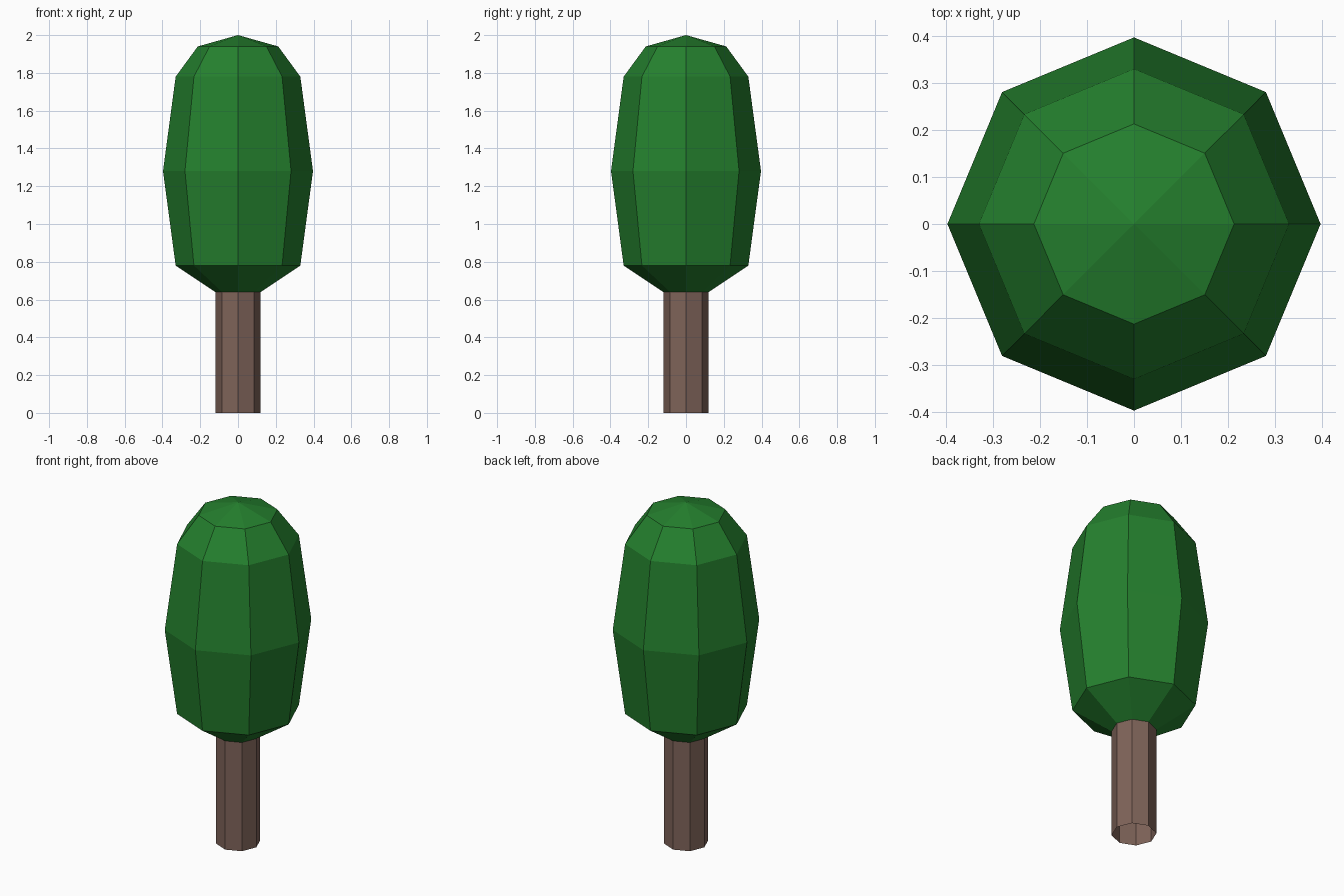
import bpy, bmesh, math

if "Cube" in bpy.data.objects:
    bpy.data.objects.remove(bpy.data.objects["Cube"])

SIDES = 8


def material(name, rgb):
    mat = bpy.data.materials.new(name)
    mat.diffuse_color = (*rgb, 1.0)
    mat.use_nodes = True
    mat.node_tree.nodes["Principled BSDF"].inputs["Base Color"].default_value = mat.diffuse_color
    return mat


def lathe(name, profile, mat):
    """Flat-shaded surface of revolution from (radius, height) points, bottom to top."""
    bm = bmesh.new()
    rings = []
    for r, z in profile:
        if r == 0:
            rings.append([bm.verts.new((0, 0, z))] * SIDES)
        else:
            rings.append([bm.verts.new((r * math.cos(math.tau * i / SIDES),
                                        r * math.sin(math.tau * i / SIDES), z))
                          for i in range(SIDES)])
    for low, high in zip(rings, rings[1:]):
        for i in range(SIDES):
            j = (i + 1) % SIDES
            corners = [low[i], low[j], high[j], high[i]]
            bm.faces.new(list(dict.fromkeys(corners)))
    bm.normal_update()
    mesh = bpy.data.meshes.new(name)
    bm.to_mesh(mesh)
    bm.free()
    mesh.materials.append(mat)
    obj = bpy.data.objects.new(name, mesh)
    bpy.context.collection.objects.link(obj)
    return obj


green = material("leaf green", (0.018, 0.216, 0.027))
brown = material("bark brown", (0.21, 0.125, 0.1))

# Trunk: octagonal tube, open underneath, ending inside the crown
lathe("trunk", [(0.12, 0), (0.12, 0.65)], brown)

# Crown: tall faceted egg with a shallow cone at each end
lathe("crown", [(0, 0.56), (0.33, 0.78), (0.397, 1.28), (0.33, 1.78),
                (0.213, 1.94), (0, 2.0)], green)
